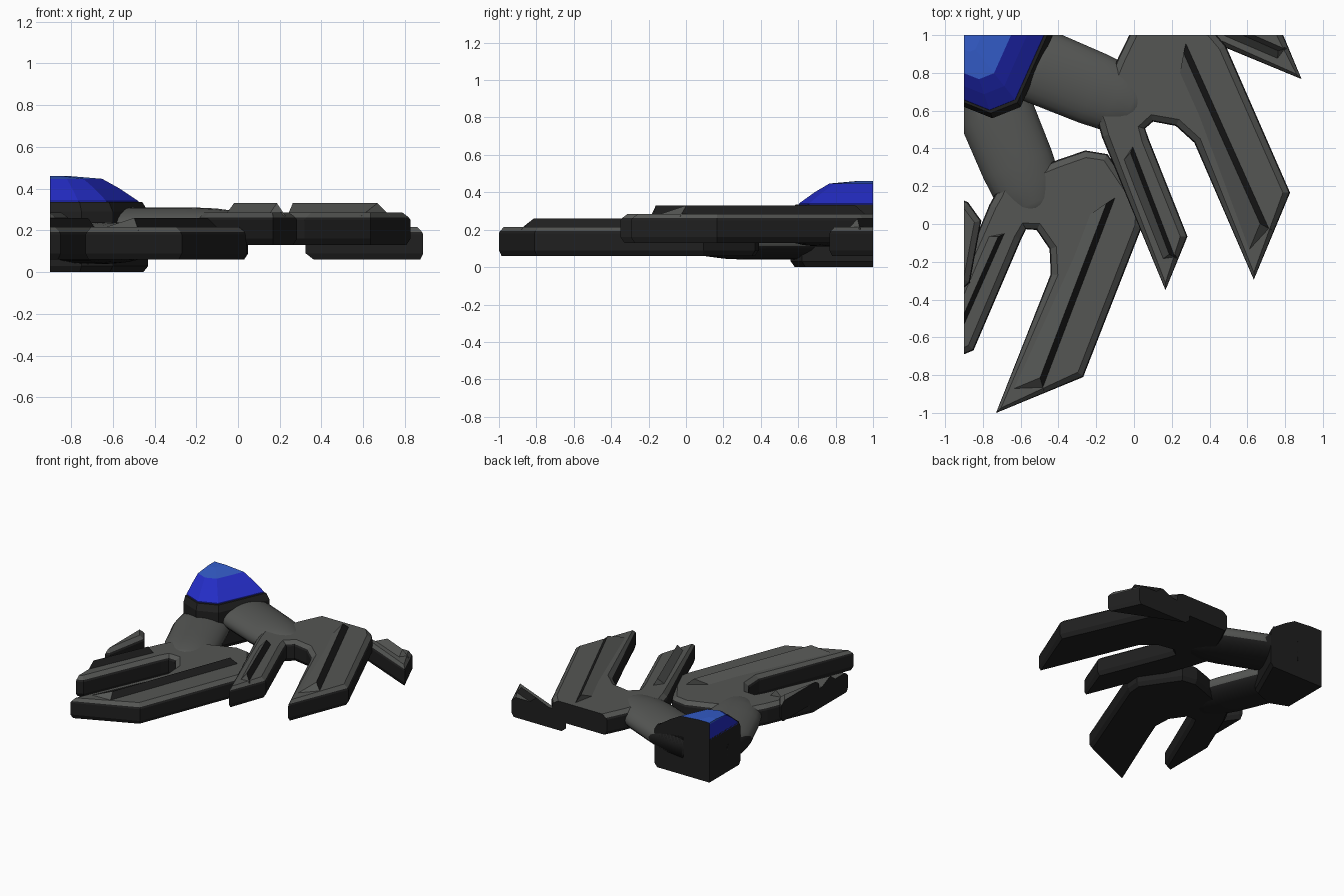
import bpy, bmesh, math
from mathutils import Matrix, Vector

if "Cube" in bpy.data.objects:
    bpy.data.objects.remove(bpy.data.objects["Cube"])

HUB = Vector((-0.9, 1.0, 0.0))


def material(name, rgb):
    m = bpy.data.materials.new(name)
    m.use_nodes = True
    m.diffuse_color = (*rgb, 1)
    m.node_tree.nodes["Principled BSDF"].inputs["Base Color"].default_value = (*rgb, 1)
    return m


GREY, DARK, BLUE, SKY = range(4)
MATS = [material("warm grey", (0.09, 0.093, 0.088)),
        material("near black", (0.014, 0.014, 0.014)),
        material("deep blue", (0.017, 0.025, 0.55)),
        material("light blue", (0.035, 0.11, 0.6))]


def finish(bm, name, angle=None, lift=0.0, smooth=False):
    """Place a part around the hub, trim it to the section planes and link it."""
    if angle is not None:
        turn = Matrix.Rotation(math.radians(angle), 4, 'Z')
        bm.transform(Matrix.Translation(HUB + Vector((0, 0, lift))) @ turn)
        for normal in ((-1, 0, 0), (0, 1, 0)):
            cut = bmesh.ops.bisect_plane(
                bm, geom=bm.verts[:] + bm.edges[:] + bm.faces[:],
                plane_co=HUB, plane_no=normal, clear_outer=True)
            edges = [e for e in cut["geom_cut"] if isinstance(e, bmesh.types.BMEdge)]
            if edges:
                caps = bmesh.ops.holes_fill(bm, edges=edges, sides=0)["faces"]
                for f in caps:
                    f.material_index = DARK
    bmesh.ops.recalc_face_normals(bm, faces=bm.faces[:])
    mesh = bpy.data.meshes.new(name)
    bm.to_mesh(mesh)
    bm.free()
    for m in MATS:
        mesh.materials.append(m)
    for p in mesh.polygons:
        p.use_smooth = smooth
    obj = bpy.data.objects.new(name, mesh)
    bpy.context.collection.objects.link(obj)
    return obj


def loft(rings):
    """Closed skin through rings of equal length, capped at both ends."""
    bm = bmesh.new()
    loops = [[bm.verts.new(p) for p in ring] for ring in rings]
    n = len(loops[0])
    for a, b in zip(loops, loops[1:]):
        for i in range(n):
            j = (i + 1) % n
            bm.faces.new((a[i], a[j], b[j], b[i]))
    bm.faces.new(loops[0])
    bm.faces.new(loops[-1])
    bmesh.ops.recalc_face_normals(bm, faces=bm.faces[:])
    return bm


# Hub and dome: a quarter of a faceted disc
SECTOR = [(0, 0), (0, -.38), (.15, -.44), (.30, -.38), (.47, 0)]


def sector_stack(levels):
    return loft([[HUB + Vector((x * s, y * s, z)) for x, y in SECTOR] for s, z in levels])


hub = sector_stack([(.95, 0), (1, .03), (1, .29), (.94, .335)])
for f in hub.faces:
    f.material_index = DARK
finish(hub, "hub")

dome = sector_stack([(.91, .32), (.9, .34), (.71, .40), (.53, .447), (.2, .46)])
for f in dome.faces:
    f.normal_update()
    c = f.calc_center_median()
    f.material_index = SKY if c.z > .448 else BLUE
    if c.y > .995:
        f.material_index = DARK
finish(dome, "dome")


# Claw plate: palm with a long and a short blade, along +x before it is turned
def claw_plate(name, angle, lift, reach):
    outline = [(.80, -.12), (.836, -.162), (.881, -.219),
               (1.502 + reach, -.839 - reach), (1.501 + reach, -.532 - reach),
               (1.115, -.135), (1.075, -.09), (1.10, -.04), (1.22, -.015), (1.345, -.06),
               (1.913, -.609), (1.914, -.110), (1.30, .48), (1.20, .53),
               (.873, .461), (.81, .36), (.80, .2)]
    bm = bmesh.new()
    base = bm.faces.new([bm.verts.new((u, v, .03)) for u, v in outline])
    up = bmesh.ops.extrude_face_region(bm, geom=[base])["geom"]
    top = [g for g in up if isinstance(g, bmesh.types.BMFace)][0]
    bmesh.ops.translate(bm, verts=top.verts[:], vec=(0, 0, .09))
    bmesh.ops.recalc_face_normals(bm, faces=bm.faces[:])
    for f in bm.faces:
        f.material_index = DARK
    # rounded lower rim, thin dark upper rim, then the grey sloped border
    bottom = min(bm.faces, key=lambda f: f.calc_center_median().z)
    bmesh.ops.inset_region(bm, faces=[bottom], thickness=.02, depth=.03)
    bmesh.ops.inset_region(bm, faces=[top], thickness=.008, depth=.012)
    top.material_index = GREY
    bmesh.ops.inset_region(bm, faces=[top], thickness=.03, depth=.023)
    finish(bm, name, angle, lift)


# Blade ridge: gentle slope to a crest, then a steep dark drop
def ridge(name, angle, lift, low, crest, drop):
    def row(pair, z, trim=0.0):
        a, b = (Vector((*p, z)) for p in pair)
        return [a.lerp(b, trim), b.lerp(a, trim)]
    l0, l1 = row(low, .14)
    c0, c1 = row(crest, .2, .05)
    shifted = [(u + drop, v + drop) for u, v in crest]
    d0, d1 = row(shifted, .14)
    bm = loft([[l0, c0, d0], [l1, c1, d1]])
    for f in bm.faces:
        f.normal_update()
        away = f.normal.x + f.normal.y
        f.material_index = DARK if away > .8 else GREY
    finish(bm, name, angle, lift)


# Arm: flattened tube that sinks into the palm
def arm(name, angle, lift):
    sections = [(.2, .19, .09), (.45, .2, .1), (.74, .195, .1),
                (.86, .185, .095), (.96, .15, .083), (1.05, .07, .06)]
    steps = [math.tau * i / 24 for i in range(24)]
    bm = loft([[(u, w * math.cos(t), .08 + h * math.sin(t)) for t in steps]
               for u, w, h in sections])
    for f in bm.faces:
        f.normal_update()
        f.material_index = DARK if f.normal.z < -.3 else GREY
    finish(bm, name, angle, lift, smooth=True)


# Claws radiate from the hub, alternately low and high
LOW, HIGH = .06, .13
for label, angle, lift, reach in (("front", -67.5, LOW, .06), ("side", -22.5, HIGH, 0),
                                  ("far_side", 22.5, LOW, .06), ("far_front", -112.5, HIGH, 0)):
    claw_plate(label + "_claw", angle, lift, reach)
    if label in ("front", "side"):
        arm(label + "_arm", angle, lift)
        ridge(label + "_long_ridge", angle, lift,
              [(1.14, .22), (1.83, -.52)], [(1.07, .395), (1.87, -.36)], .03)
    if label != "far_front":
        ridge(label + "_short_ridge", angle, lift,
              [(1.03, -.30), (1.42 + reach, -.70 - reach)],
              [(1.03, -.215), (1.47 + reach, -.68 - reach)], .022)
